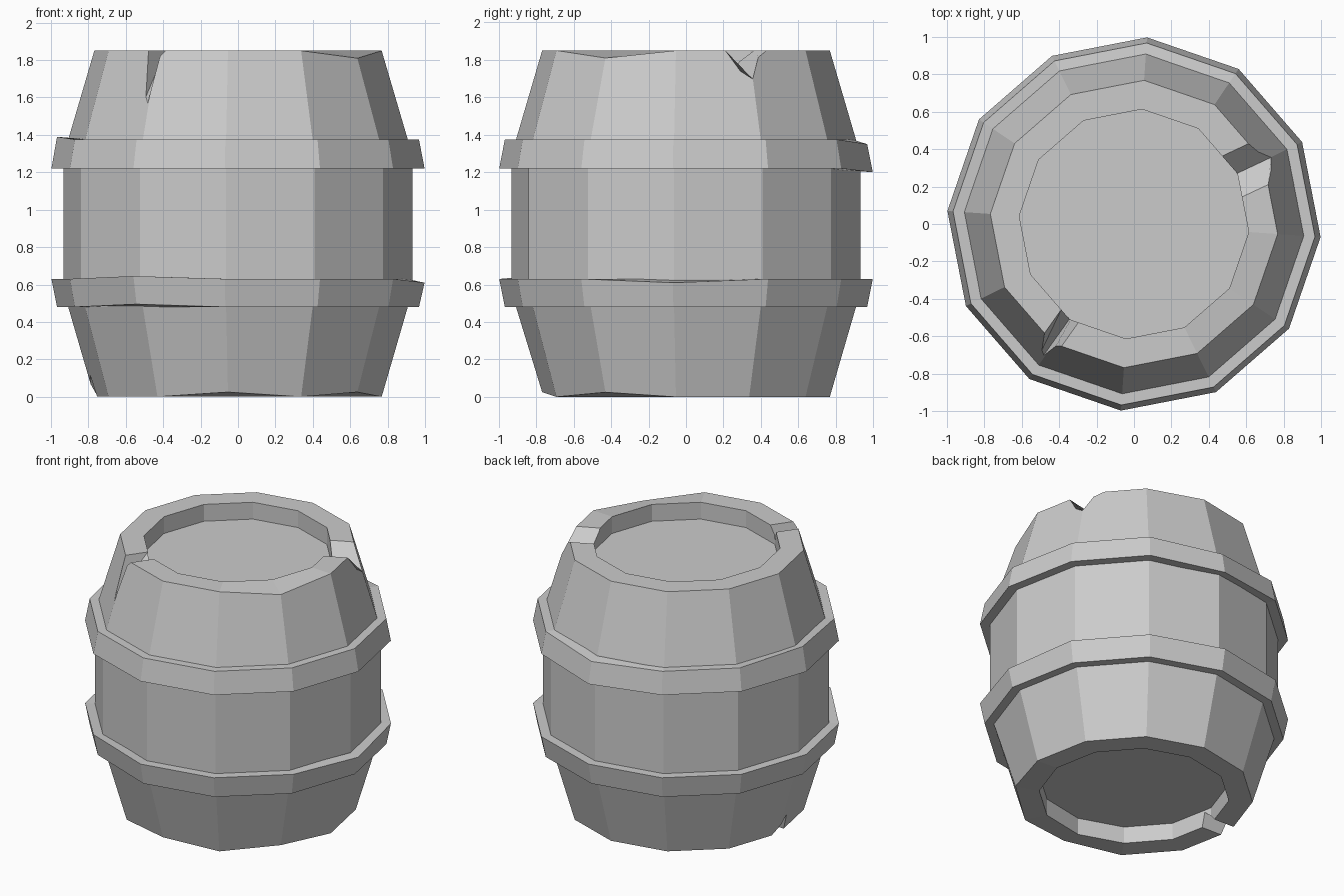
import bpy, bmesh
from math import sin, cos, radians

SIDES = 12
START = -4      # degrees, angle of the first corner
HEIGHT = 1.85

if "Cube" in bpy.data.objects:
    bpy.data.objects.remove(bpy.data.objects["Cube"], do_unlink=True)

grey = bpy.data.materials.new("plain_grey")
grey.use_nodes = True
grey.diffuse_color = (0.6, 0.6, 0.6, 1)
grey.node_tree.nodes["Principled BSDF"].inputs["Base Color"].default_value = grey.diffuse_color


def finish(name, bm):
    bmesh.ops.recalc_face_normals(bm, faces=bm.faces)
    mesh = bpy.data.meshes.new(name)
    bm.to_mesh(mesh)
    bm.free()
    mesh.materials.append(grey)
    obj = bpy.data.objects.new(name, mesh)
    bpy.context.collection.objects.link(obj)
    return obj


def lathe(name, profile, closed, dents):
    """Turn (radius, z) points; dents maps (corner, point) to a z shift."""
    bm = bmesh.new()
    rings = []
    for k in range(SIDES):
        a = radians(START + k * 360 / SIDES)
        rings.append([bm.verts.new((r * cos(a), r * sin(a), z + dents.get((k, i), 0)))
                      for i, (r, z) in enumerate(profile)])
    n = len(profile)
    for k in range(SIDES):
        p, q = rings[k], rings[(k + 1) % SIDES]
        for i in range(n if closed else n - 1):
            j = (i + 1) % n
            bm.faces.new((p[i], q[i], q[j], p[j]))
    if not closed:
        bm.faces.new([r[0] for r in rings])
        bm.faces.new([r[-1] for r in rings])
    return finish(name, bm)


def notch_cutter(angle, left, right, tip, rim, outside, tip_in, tip_out):
    """Wedge lying along a radius, open past the rim."""
    bm = bmesh.new()
    a = radians(angle)
    ends = []
    for r, z_tip in ((0.55, tip_in), (1.0, tip_out)):
        section = [(left, outside), (left, rim), (tip, z_tip), (right, rim), (right, outside)]
        ends.append([bm.verts.new((r * cos(a) - t * sin(a), r * sin(a) + t * cos(a), z))
                     for t, z in section])
    for i in range(5):
        j = (i + 1) % 5
        bm.faces.new((ends[0][i], ends[0][j], ends[1][j], ends[1][i]))
    for end in ends:
        bm.faces.new(end)
    cutter = finish("notch_cutter", bm)
    cutter.hide_render = True
    return cutter


# Staved body with recessed lids
body = lathe("barrel_body", [
    (0.615, 0.12), (0.615, 0), (0.77, 0), (0.91, 0.48), (0.935, 0.63),
    (0.935, 1.22), (0.91, 1.375), (0.77, HEIGHT), (0.615, HEIGHT), (0.615, 1.73)],
    False, {(11, 7): -0.04, (11, 2): 0.025, (9, 2): 0.025})

# Chips in the two rims
cutters = [
    notch_cutter(234.6, -0.052, 0.063, 0.013, HEIGHT, 2, 1.79, 1.46),
    notch_cutter(25.2, -0.115, 0.128, 0.01, HEIGHT, 2, 1.78, 1.64),
    notch_cutter(178, -0.08, 0.05, 0.03, 0, -0.2, 0.1, 0.14),
]
for cutter in cutters:
    mod = body.modifiers.new("chip", "BOOLEAN")
    mod.operation = "DIFFERENCE"
    mod.solver = "EXACT"
    mod.object = cutter
bpy.context.view_layer.update()
cut = bpy.data.meshes.new_from_object(body.evaluated_get(bpy.context.evaluated_depsgraph_get()))
body.modifiers.clear()
body.data = cut
for cutter in cutters:
    bpy.data.objects.remove(cutter, do_unlink=True)

# Hoops, slightly bent
lathe("upper_hoop", [(0.89, 1.22), (1.0, 1.22), (0.97, 1.375), (0.89, 1.375)], True,
      {(3, 1): -0.02, (3, 2): -0.025, (6, 2): 0.015})
lathe("lower_hoop", [(0.89, 0.48), (0.97, 0.48), (1.0, 0.63), (0.89, 0.63)], True,
      {(8, 2): 0.015, (8, 1): 0.015, (0, 2): -0.02})
